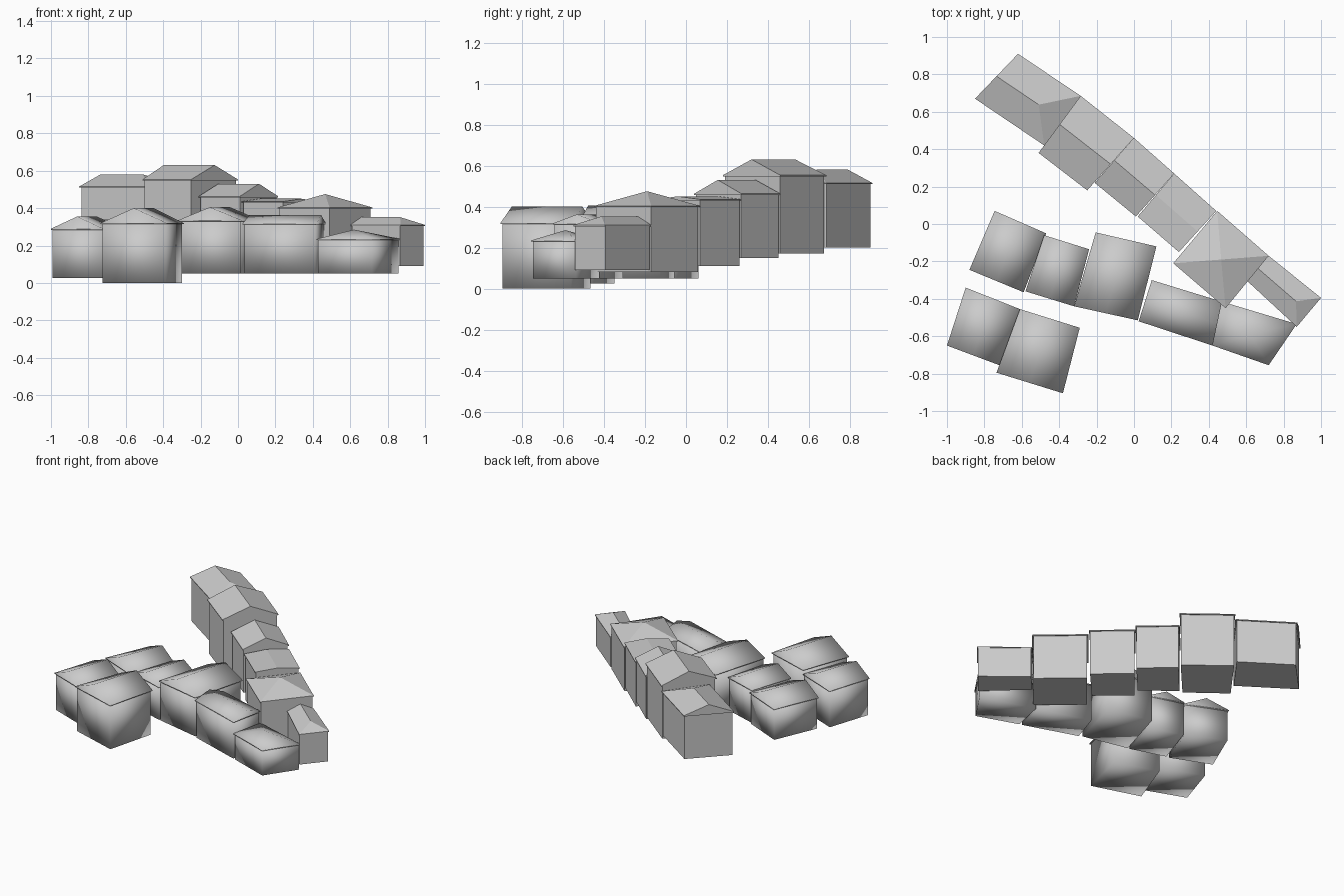
import bpy, bmesh
from mathutils import Vector

if "Cube" in bpy.data.objects:
    bpy.data.objects.remove(bpy.data.objects["Cube"])


def make_object(name, verts, faces, smooth):
    bm = bmesh.new()
    vs = [bm.verts.new(v) for v in verts]
    for f in faces:
        bm.faces.new([vs[i] for i in f])
    bmesh.ops.remove_doubles(bm, verts=bm.verts, dist=0.0005)
    bmesh.ops.recalc_face_normals(bm, faces=bm.faces)
    me = bpy.data.meshes.new(name)
    bm.to_mesh(me)
    bm.free()
    for p in me.polygons:
        p.use_smooth = smooth
    ob = bpy.data.objects.new(name, me)
    bpy.context.collection.objects.link(ob)


def house(name, corners, base, eave, top, t0=0.0, t1=1.0, smooth=False):
    """Ridge runs from the middle of edge ab (t=0) to the middle of edge cd (t=1)."""
    pts = [Vector(c) for c in corners]
    centre = sum(pts, Vector((0, 0))) / 4
    # walls, slightly inset under the eaves
    wall = [centre + (p - centre) * 0.955 for p in pts]
    verts = [(p.x, p.y, base) for p in wall] + [(p.x, p.y, eave - 0.002) for p in wall]
    sides = [(i, (i + 1) % 4, (i + 1) % 4 + 4, i + 4) for i in range(4)]
    make_object(name + "_walls", verts, sides + [(3, 2, 1, 0), (4, 5, 6, 7)], smooth)
    # roof: thin eave band, two slopes and two gable or hip ends
    m0, m1 = (pts[0] + pts[1]) / 2, (pts[2] + pts[3]) / 2
    r0, r1 = m0.lerp(m1, t0), m0.lerp(m1, t1)
    verts = [(p.x, p.y, eave - 0.006) for p in pts] + [(p.x, p.y, eave) for p in pts]
    verts.append((r0.x, r0.y, top))
    roof = [(4, 5, 8)]
    if abs(t1 - t0) < 1e-4:
        roof += [(5, 6, 8), (6, 7, 8), (7, 4, 8)]
    else:
        verts.append((r1.x, r1.y, top))
        roof += [(5, 6, 9, 8), (6, 7, 9), (7, 4, 8, 9)]
    make_object(name + "_roof", verts, sides + [(3, 2, 1, 0)] + roof, smooth)


# stepped back terrace, from the high left end to the low right end
house("terrace_house_1", [(-.85, .67), (-.62, .91), (-.285, .685), (-.48, .42)],
      .20, .515, .58, 0, .64)
house("terrace_house_2", [(-.51, .38), (-.285, .685), (0, .46), (-.25, .18)],
      .17, .553, .63)
house("terrace_house_3", [(-.21, .22), (0, .46), (.215, .27), (.01, .04)],
      .15, .463, .53)
house("terrace_house_4", [(.02, .04), (.215, .27), (.44, .07), (.24, -.15)],
      .11, .435, .45)
house("terrace_house_5", [(.21, -.21), (.445, .07), (.72, -.17), (.49, -.45)],
      .08, .403, .475, .5, .5)
house("terrace_house_6", [(.60, -.30), (.72, -.17), (1.0, -.395), (.87, -.55)],
      .09, .31, .352, 0, .75)

# middle row
house("middle_house_1", [(-.88, -.245), (-.59, -.365), (-.47, -.05), (-.745, .07)],
      .05, .275, .34, smooth=True)
house("middle_house_2", [(-.58, -.36), (-.32, -.44), (-.24, -.135), (-.48, -.06)],
      .05, .29, .345, smooth=True)
house("middle_house_3", [(-.32, -.44), (.02, -.515), (.12, -.12), (-.205, -.045)],
      .05, .335, .405, smooth=True)
house("middle_house_4", [(.025, -.52), (.095, -.30), (.47, -.415), (.42, -.65)],
      .05, .318, .362, smooth=True)
house("middle_house_5", [(.42, -.65), (.47, -.415), (.87, -.535), (.72, -.755)],
      .05, .235, .285, .5, .5, smooth=True)

# front pair
house("front_house_1", [(-1.0, -.65), (-.72, -.755), (-.61, -.455), (-.90, -.34)],
      .025, .29, .355, smooth=True)
house("front_house_2", [(-.735, -.795), (-.38, -.905), (-.29, -.555), (-.61, -.455)],
      0, .32, .40, smooth=True)
